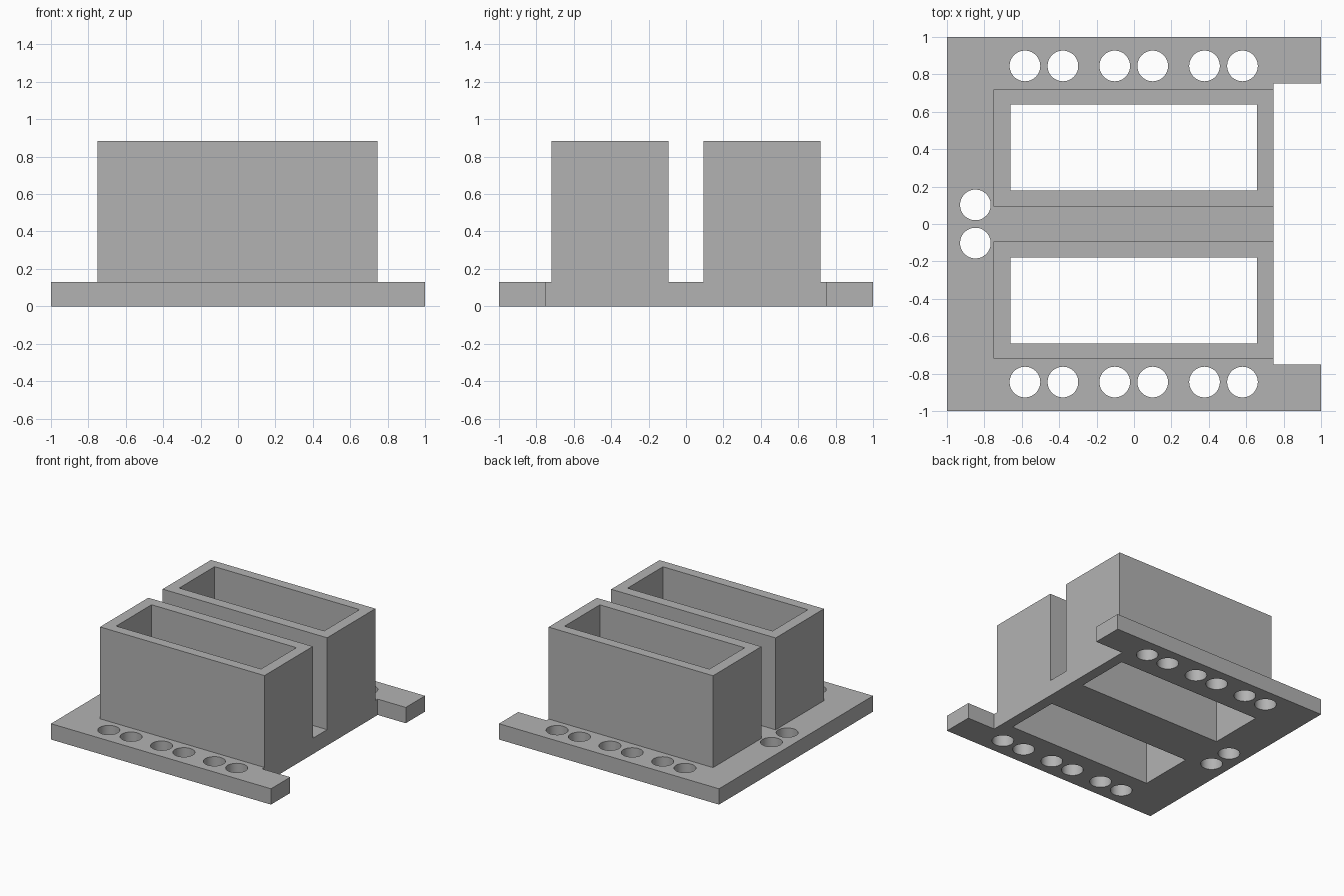
import bpy
import bmesh
from math import cos, sin, tau, radians

cube = bpy.data.objects.get("Cube")
if cube:
    bpy.data.objects.remove(cube, do_unlink=True)

grey = bpy.data.materials.new("plain grey")
grey.use_nodes = True
colour = (0.45, 0.45, 0.45, 1)
grey.diffuse_color = colour
grey.node_tree.nodes["Principled BSDF"].inputs["Base Color"].default_value = colour


def rect(x0, x1, y0, y1):
    return [(x0, y0), (x1, y0), (x1, y1), (x0, y1)]


def circle(cx, cy, r, sides=48):
    return [(cx + r * cos(tau * i / sides), cy + r * sin(tau * i / sides))
            for i in range(sides)]


def prism(name, loops, z0, z1):
    """Solid from an outline (first loop) with through holes (other loops)."""
    bm = bmesh.new()
    for loop in loops:
        verts = [bm.verts.new((x, y, z0)) for x, y in loop]
        for a, b in zip(verts, verts[1:] + verts[:1]):
            bm.edges.new((a, b))
    bmesh.ops.triangle_fill(bm, edges=bm.edges[:], use_beauty=True, normal=(0, 0, 1))
    top = bmesh.ops.extrude_face_region(bm, geom=bm.faces[:], use_keep_orig=True)["geom"]
    bmesh.ops.translate(bm, vec=(0, 0, z1 - z0),
                        verts=[g for g in top if isinstance(g, bmesh.types.BMVert)])
    bmesh.ops.recalc_face_normals(bm, faces=bm.faces[:])
    mesh = bpy.data.meshes.new(name)
    bm.to_mesh(mesh)
    bm.free()
    mesh.materials.append(grey)
    obj = bpy.data.objects.new(name, mesh)
    bpy.context.collection.objects.link(obj)
    bpy.ops.object.select_all(action='DESELECT')
    obj.select_set(True)
    bpy.context.view_layer.objects.active = obj
    bpy.ops.object.shade_smooth_by_angle(angle=radians(30))
    return obj


PLATE_TOP, BOX_TOP = 0.13, 0.885
NOTCH_X, NOTCH_Y = 0.745, 0.75
HOLE_R = 0.082

# Base plate outline with a wide notch on the left edge
outline = [(-1, -1), (1, -1), (1, -NOTCH_Y), (NOTCH_X, -NOTCH_Y),
           (NOTCH_X, NOTCH_Y), (1, NOTCH_Y), (1, 1), (-1, 1)]
holes = []
for side in (-1, 1):
    # Row of paired round holes along the front and back
    for x in (-0.583, -0.38, -0.103, 0.1, 0.377, 0.58):
        holes.append(circle(x, side * 0.845, HOLE_R))
    # Pair of round holes on the right edge
    holes.append(circle(-0.848, side * 0.102, HOLE_R))

# Open rectangular sleeves, whose openings continue through the plate
for name, side in (("front_sleeve", -1), ("back_sleeve", 1)):
    outer = rect(-0.75, NOTCH_X, *sorted((side * 0.093, side * 0.72)))
    opening = rect(-0.66, 0.657, *sorted((side * 0.18, side * 0.639)))
    holes.append(opening)
    prism(name, [outer, opening], PLATE_TOP, BOX_TOP)

prism("base_plate", [outline] + holes, 0, PLATE_TOP)
